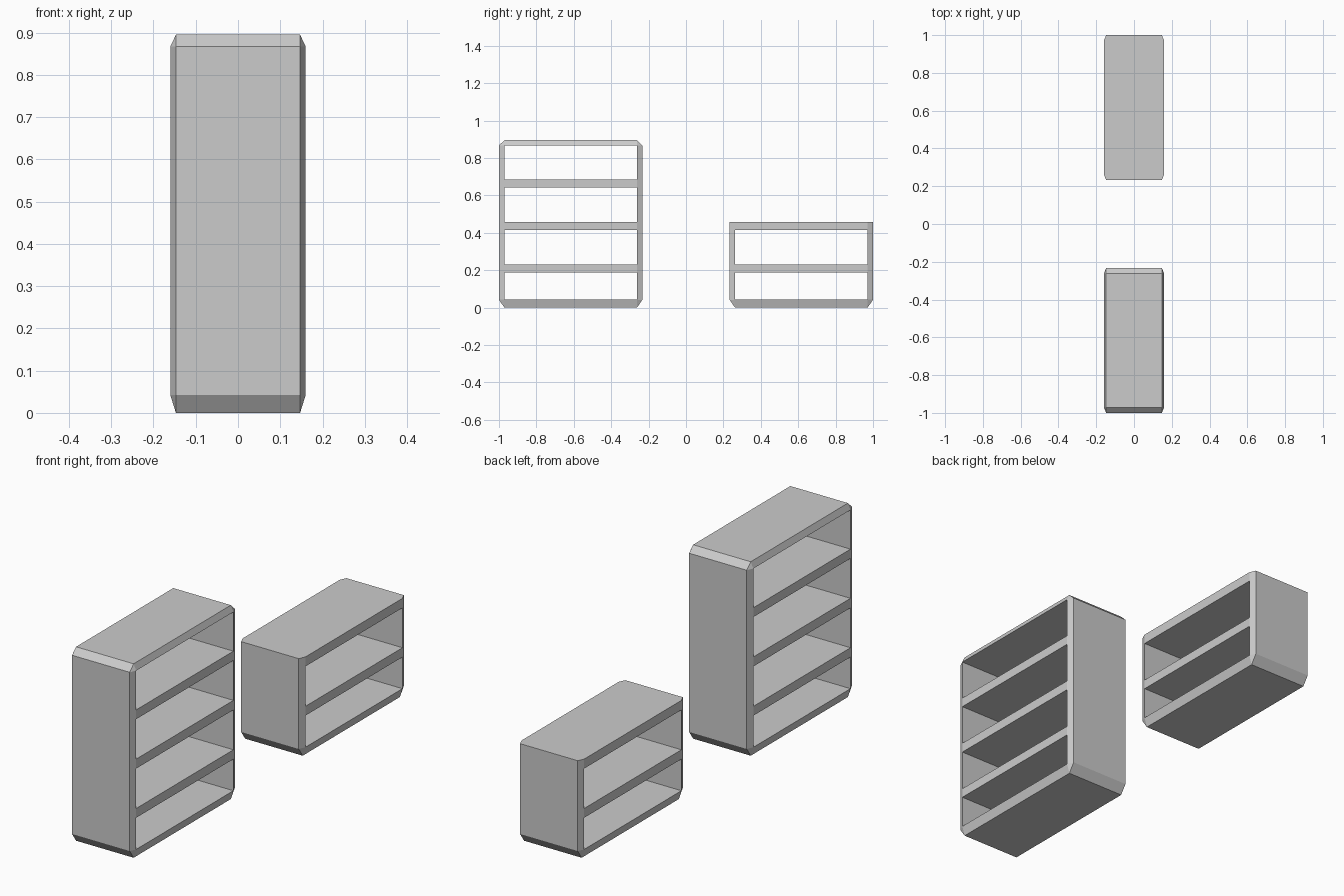
import bpy, bmesh

if "Cube" in bpy.data.objects:
    bpy.data.objects.remove(bpy.data.objects["Cube"])

A, B = 0.16, 0.147            # half depth at the opening rim / at the outer skin
Y_IN, Y_OUT = 0.233, 1.0      # outer ends of each unit
O_IN, O_OUT = 0.262, 0.971    # ends of the openings
Z_LOW = 0.042                 # floor of the lowest opening


def finish(bm, name):
    bmesh.ops.recalc_face_normals(bm, faces=bm.faces)
    mesh = bpy.data.meshes.new(name)
    bm.to_mesh(mesh)
    bm.free()
    ob = bpy.data.objects.new(name, mesh)
    bpy.context.collection.objects.link(ob)
    return ob


def frame(name, outer, inner, side, closed):
    """Band between an outer profile and an inner rim, sloped on both open sides."""
    bm = bmesh.new()
    n = len(outer)
    loops = [[bm.verts.new((x, side * y, z)) for y, z in pts]
             for x, pts in ((-A, inner), (-B, outer), (B, outer), (A, inner))]
    for i in range(n if closed else n - 1):
        j = (i + 1) % n
        for k in range(4):
            p, q = loops[k], loops[(k + 1) % 4]
            bm.faces.new((p[i], p[j], q[j], q[i]))
    if not closed:
        for i in (0, n - 1):
            bm.faces.new([lp[i] for lp in loops])
    # doubled rim points at the cut corners collapse to triangles
    bmesh.ops.remove_doubles(bm, verts=bm.verts, dist=1e-5)
    return finish(bm, name)


def shelf(name, side, z0, z1):
    bm = bmesh.new()
    bmesh.ops.create_cube(bm, size=1)
    for v in bm.verts:
        v.co = (v.co.x * 2 * A,
                side * (O_IN + (v.co.y + 0.5) * (O_OUT - O_IN)),
                z0 + (v.co.z + 0.5) * (z1 - z0))
    return finish(bm, name)


# tall unit: closed frame with all corners cut
TOP, Z_HIGH = 0.895, 0.867
outer = [(Y_IN, Z_HIGH), (Y_IN, Z_LOW), (O_IN, 0), (O_OUT, 0),
         (Y_OUT, Z_LOW), (Y_OUT, Z_HIGH), (O_OUT, TOP), (O_IN, TOP)]
inner = [(O_IN, Z_HIGH), (O_IN, Z_LOW), (O_IN, Z_LOW), (O_OUT, Z_LOW),
         (O_OUT, Z_LOW), (O_OUT, Z_HIGH), (O_OUT, Z_HIGH), (O_IN, Z_HIGH)]
frame("tall_frame", outer, inner, -1, True)

# short unit: U-shaped frame, flat on top
H = 0.459
outer = [(Y_IN, H), (Y_IN, Z_LOW), (O_IN, 0), (O_OUT, 0), (Y_OUT, Z_LOW), (Y_OUT, H)]
inner = [(O_IN, H), (O_IN, Z_LOW), (O_IN, Z_LOW), (O_OUT, Z_LOW), (O_OUT, Z_LOW), (O_OUT, H)]
frame("short_frame", outer, inner, 1, False)

# shelves
levels = [(0.188, 0.231), (0.415, H), (0.643, 0.686)]
for i, (z0, z1) in enumerate(levels):
    shelf(f"tall_shelf_{i + 1}", -1, z0, z1)
shelf("short_shelf", 1, *levels[0])
shelf("short_top", 1, *levels[1])
